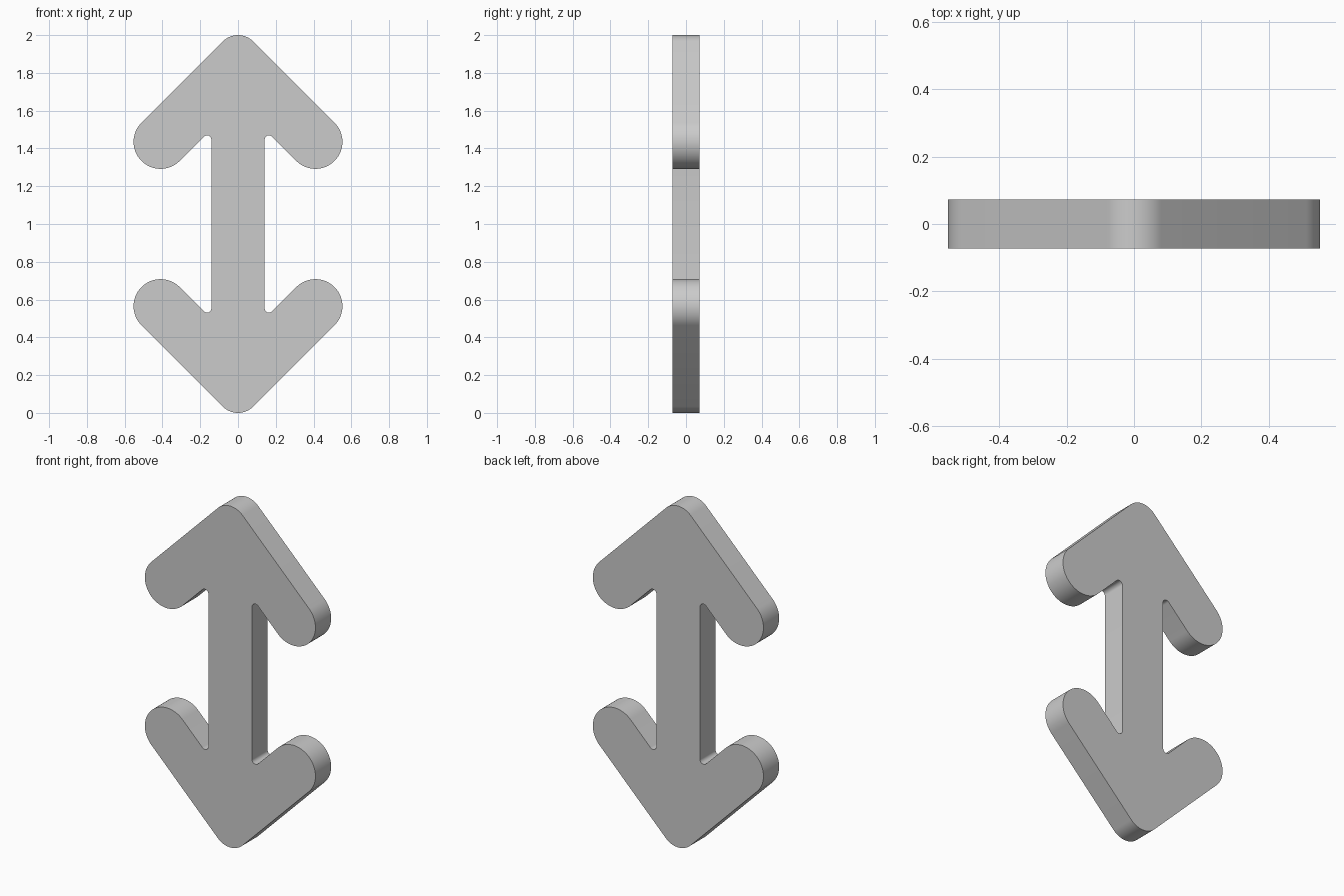
import bpy, bmesh
from math import cos, sin, radians, sqrt

default = bpy.data.objects.get("Cube")
if default:
    bpy.data.objects.remove(default, do_unlink=True)

THICKNESS = 0.145
MIDDLE = 1.0         # height of the symmetry line
SHAFT = 0.141        # half width of the shaft
ARM_X, ARM_Z, ARM_R = 0.41, 0.435, 0.143   # rounded arm end, z from the middle
NOTCH_R = 0.023      # fillet between shaft and arm


def arc(cx, cz, r, start, end, steps):
    angles = [radians(start + (end - start) * i / steps) for i in range(steps + 1)]
    return [(cx + r * cos(a), cz + r * sin(a)) for a in angles]


# Arc centres that stay tangent to the 45 degree arm edges
outer = ARM_X + ARM_Z + ARM_R * sqrt(2)
inner = ARM_X + ARM_Z - ARM_R * sqrt(2)
tip_r = (outer - 1) / (sqrt(2) - 1)
notch_x = SHAFT + NOTCH_R
notch_z = inner - NOTCH_R * sqrt(2) - notch_x

# Quarter outline: tip, arm end, notch
quarter = (arc(0, 1 - tip_r, tip_r, 90, 45, 10)
           + arc(ARM_X, ARM_Z, ARM_R, 45, -135, 36)
           + arc(notch_x, notch_z, NOTCH_R, 45, 180, 12))
quarter[0] = (0, 1)

# Mirror the quarter down, then across, dropping the shared tip points
right = quarter + [(x, -z) for x, z in reversed(quarter)]
outline = right + [(-x, z) for x, z in reversed(right[1:-1])]

# Extrude the outline into a plate
bm = bmesh.new()
face = bm.faces.new([bm.verts.new((x, -THICKNESS / 2, z + MIDDLE)) for x, z in outline])
result = bmesh.ops.extrude_face_region(bm, geom=[face], use_keep_orig=True)
moved = [v for v in result["geom"] if isinstance(v, bmesh.types.BMVert)]
bmesh.ops.translate(bm, verts=moved, vec=(0, THICKNESS, 0))
bmesh.ops.recalc_face_normals(bm, faces=bm.faces)
mesh = bpy.data.meshes.new("double_arrow")
bm.to_mesh(mesh)
bm.free()

arrow = bpy.data.objects.new("double_arrow", mesh)
bpy.context.collection.objects.link(arrow)

# Smooth curved rims, sharp plate edges
bpy.ops.object.select_all(action='DESELECT')
arrow.select_set(True)
bpy.context.view_layer.objects.active = arrow
bpy.ops.object.shade_smooth_by_angle(angle=radians(30))
